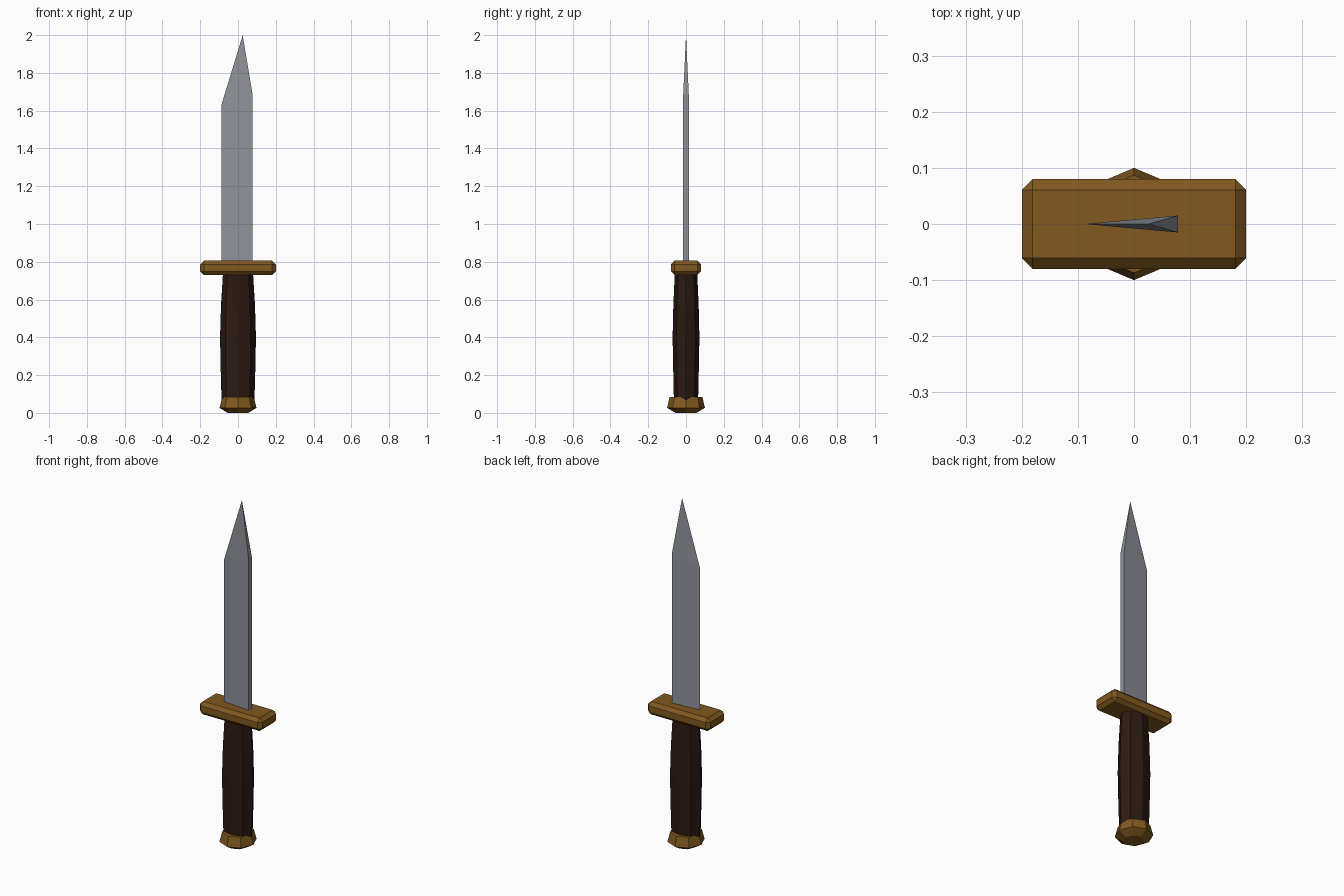
import bpy, bmesh, math

if "Cube" in bpy.data.objects:
    bpy.data.objects.remove(bpy.data.objects["Cube"])


def material(name, rgb):
    m = bpy.data.materials.new(name)
    m.diffuse_color = (*rgb, 1)
    m.use_nodes = True
    m.node_tree.nodes["Principled BSDF"].inputs["Base Color"].default_value = m.diffuse_color
    return m


brass = material("brass", (0.22, 0.10, 0.014))
wood = material("dark_wood", (0.024, 0.010, 0.006))
steel = material("steel", (0.27, 0.29, 0.32))


def finish(name, bm, mat):
    bmesh.ops.recalc_face_normals(bm, faces=bm.faces)
    me = bpy.data.meshes.new(name)
    bm.to_mesh(me)
    bm.free()
    me.materials.append(mat)
    ob = bpy.data.objects.new(name, me)
    bpy.context.collection.objects.link(ob)
    return ob


def loft(name, rings, mat, sides=8):
    """Stack elliptical rings (z, rx, ry) into a capped, faceted solid."""
    bm = bmesh.new()
    loops = []
    for z, rx, ry in rings:
        loops.append([bm.verts.new((rx * math.cos(a), ry * math.sin(a), z))
                      for a in (2 * math.pi * i / sides for i in range(sides))])
    for a, b in zip(loops, loops[1:]):
        for i in range(sides):
            j = (i + 1) % sides
            bm.faces.new((a[i], a[j], b[j], b[i]))
    bm.faces.new(loops[0][::-1])
    bm.faces.new(loops[-1])
    return finish(name, bm, mat)


# Pommel: flared octagonal cap
loft("pommel", [(0, 0.055, 0.055), (0.027, 0.098, 0.1), (0.083, 0.083, 0.087)], brass)

# Grip: flattened octagon, swelling in the middle
loft("grip", [(0.06, 0.087, 0.064), (0.24, 0.092, 0.068), (0.4, 0.095, 0.071),
              (0.57, 0.09, 0.067), (0.75, 0.079, 0.059)], wood)

# Guard: chamfered bar
bm = bmesh.new()
bmesh.ops.create_cube(bm, size=1)
for v in bm.verts:
    v.co = (v.co.x * 0.4, v.co.y * 0.16, v.co.z * 0.075 + 0.768)
bmesh.ops.bevel(bm, geom=bm.edges[:], offset=0.019, segments=1, affect='EDGES')
finish("guard", bm, brass)

# Blade: wedge section with thick spine on +x, sharp edge on -x, single point
bm = bmesh.new()
edge, spine, half = -0.088, 0.078, 0.015
low = [bm.verts.new(p) for p in ((edge, 0, 0.77), (spine, -half, 0.77), (spine, half, 0.77))]
top = [bm.verts.new(p) for p in ((edge, 0, 1.63), (spine, -half, 1.68), (spine, half, 1.68))]
tip = bm.verts.new((0.025, 0, 2.0))
bm.faces.new(low)
for i in range(3):
    j = (i + 1) % 3
    bm.faces.new((low[i], low[j], top[j], top[i]))
    bm.faces.new((top[i], top[j], tip))
finish("blade", bm, steel)
